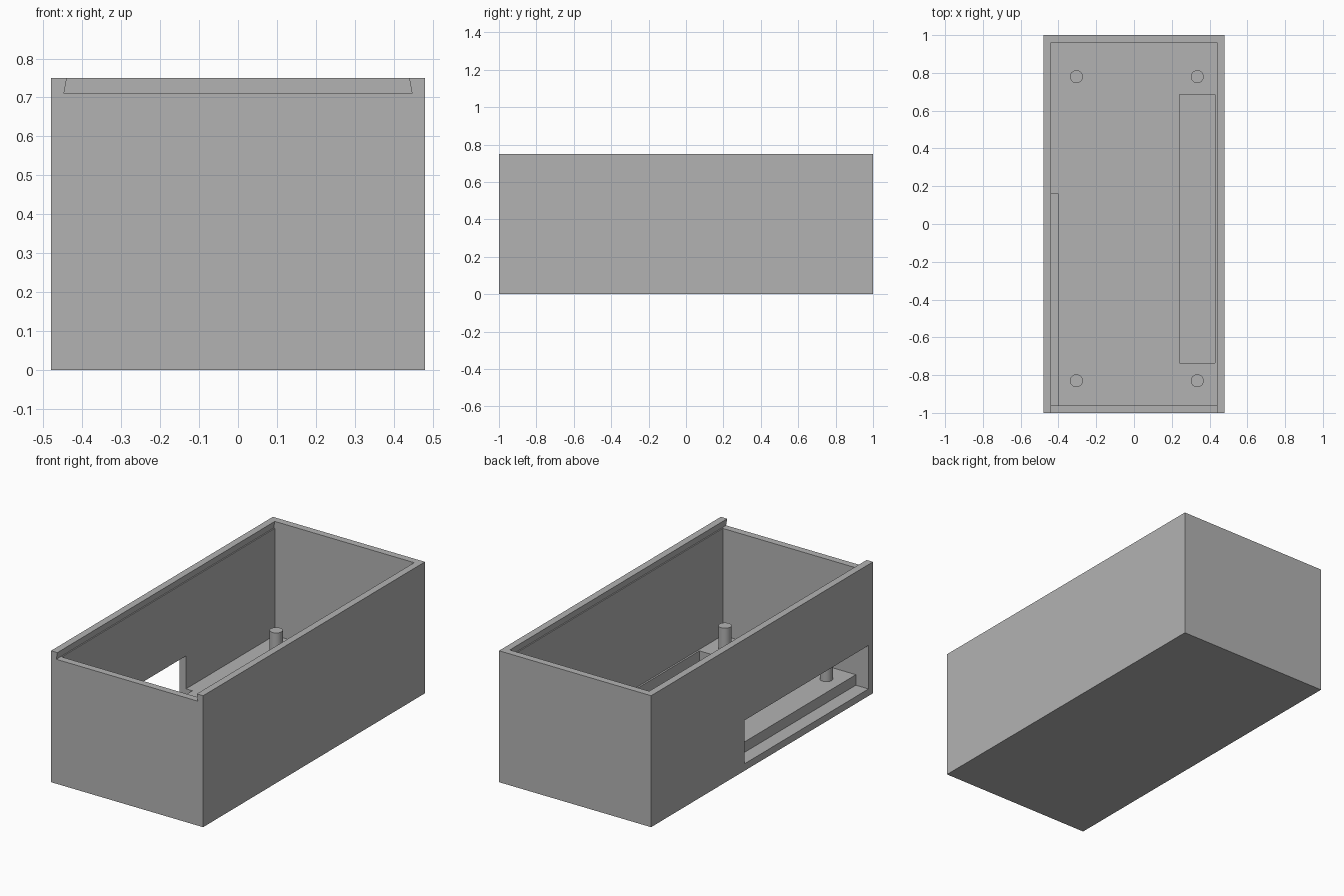
import bpy
import bmesh

cube = bpy.data.objects.get("Cube")
if cube:
    bpy.data.objects.remove(cube, do_unlink=True)

# Single plain grey plastic
grey = bpy.data.materials.new("grey plastic")
grey.use_nodes = True
colour = (0.45, 0.45, 0.45, 1)
grey.diffuse_color = colour
grey.node_tree.nodes["Principled BSDF"].inputs["Base Color"].default_value = colour


def prism(name, profile, y0, y1):
    """Extrude an x-z profile from y0 to y1."""
    bm = bmesh.new()
    face = bm.faces.new([bm.verts.new((x, y0, z)) for x, z in profile])
    ext = bmesh.ops.extrude_face_region(bm, geom=[face])
    verts = [g for g in ext["geom"] if isinstance(g, bmesh.types.BMVert)]
    bmesh.ops.translate(bm, verts=verts, vec=(0, y1 - y0, 0))
    bmesh.ops.recalc_face_normals(bm, faces=bm.faces)
    mesh = bpy.data.meshes.new(name)
    bm.to_mesh(mesh)
    bm.free()
    mesh.materials.append(grey)
    obj = bpy.data.objects.new(name, mesh)
    bpy.context.collection.objects.link(obj)
    return obj


def box(name, x0, x1, y0, y1, z0, z1):
    return prism(name, [(x0, z0), (x1, z0), (x1, z1), (x0, z1)], y0, y1)


def cut(target, cutter):
    """Subtract the cutter for good, then discard it."""
    mod = target.modifiers.new("cut", "BOOLEAN")
    mod.operation = "DIFFERENCE"
    mod.solver = "EXACT"
    mod.object = cutter
    bpy.context.view_layer.objects.active = target
    bpy.ops.object.modifier_apply(modifier=mod.name)
    bpy.data.objects.remove(cutter, do_unlink=True)


WALL_X, WALL_Y = 0.44, 0.96
FLOOR, PLINTH, RIM, TOP = 0.04, 0.1, 0.71, 0.75

# Enclosure body with its main cavity
enclosure = box("enclosure", -0.48, 0.48, -1, 1, 0, TOP)
cut(enclosure, box("cavity", -WALL_X, WALL_X, -WALL_Y, WALL_Y, PLINTH, 0.9))

# Dovetail groove for a sliding lid, open at the front
slope = 0.007 / (TOP - RIM)
low, high = 0.447, 0.447 - slope * (0.8 - RIM)
cut(enclosure, prism("lid_groove", [(-low, RIM), (low, RIM), (high, 0.8), (-high, 0.8)],
                     -1.1, WALL_Y))

# Side window, running down to the thin floor, and the long floor pocket
cut(enclosure, box("side_window", -0.6, -0.4, -WALL_Y, 0.16, FLOOR, 0.288))
cut(enclosure, box("floor_pocket", 0.24, 0.43, -0.735, 0.685, FLOOR, 0.2))

# Four round mounting posts
for end, y in (("front", -0.83), ("back", 0.78)):
    for side, x in (("right", -0.305), ("left", 0.335)):
        base, tip = PLINTH - 0.01, 0.234
        bpy.ops.mesh.primitive_cylinder_add(vertices=48, radius=0.034, depth=tip - base,
                                            location=(x, y, (base + tip) / 2))
        post = bpy.context.object
        post.name = f"{end}_{side}_post"
        post.data.materials.append(grey)
        bpy.ops.object.shade_smooth_by_angle()
